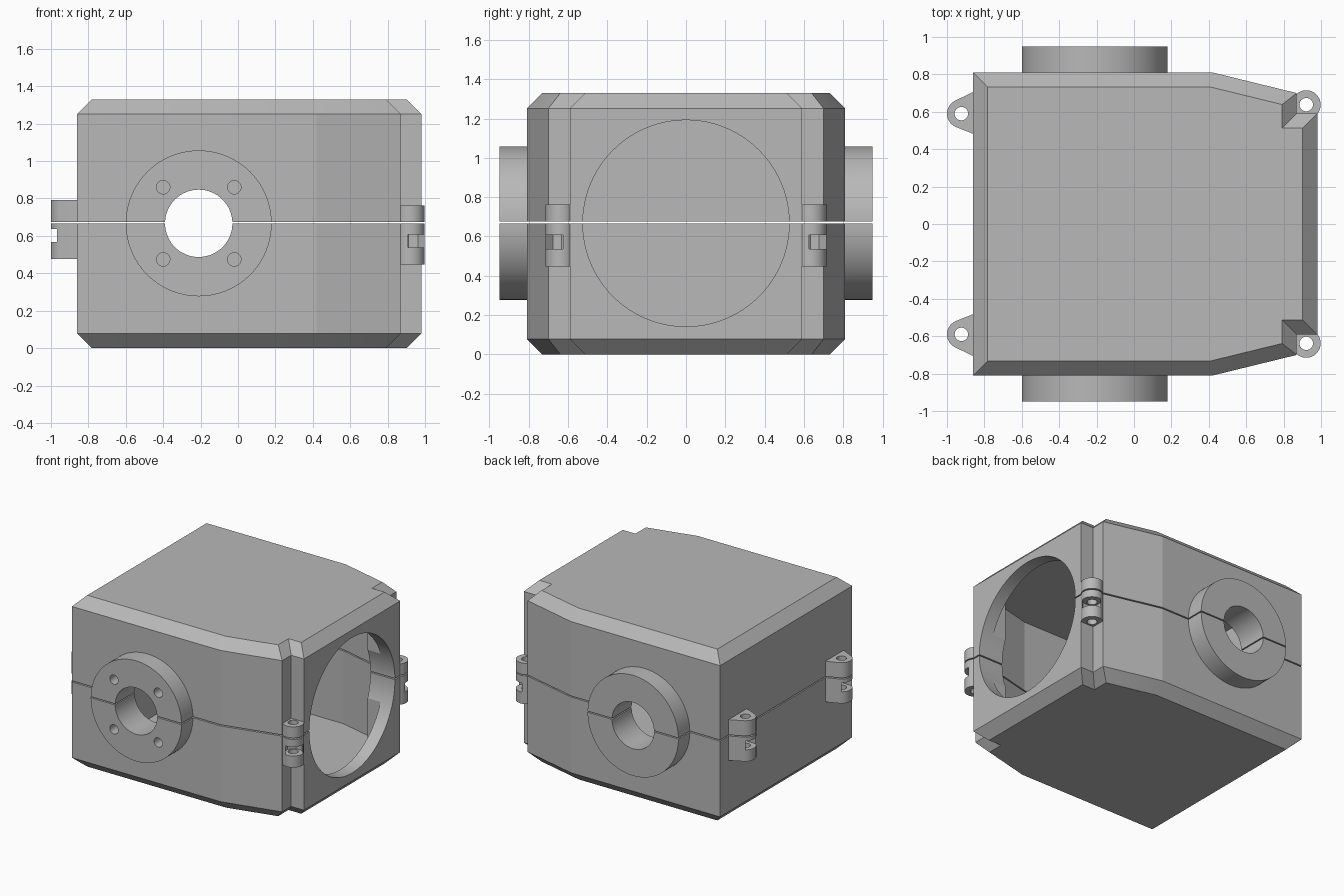
import bpy, bmesh, math
from mathutils import Matrix, Vector

if "Cube" in bpy.data.objects:
    bpy.data.objects.remove(bpy.data.objects["Cube"])

HEIGHT, CHAMFER, WALL = 1.33, 0.078, 0.1
AXIS_X, AXIS_Z = -0.21, 0.667
BIG = 2.4

grey = bpy.data.materials.new("housing grey")
grey.use_nodes = True
colour = (0.48, 0.48, 0.48, 1)
grey.diffuse_color = colour
grey.node_tree.nodes["Principled BSDF"].inputs["Base Color"].default_value = colour


def to_object(name, bm):
    bmesh.ops.recalc_face_normals(bm, faces=bm.faces)
    mesh = bpy.data.meshes.new(name)
    bm.to_mesh(mesh)
    bm.free()
    mesh.materials.append(grey)
    obj = bpy.data.objects.new(name, mesh)
    bpy.context.collection.objects.link(obj)
    return obj


def loft(name, rings):
    """Closed solid through equal-length rings given as (outline, z)."""
    bm = bmesh.new()
    loops = [[bm.verts.new((x, y, z)) for x, y in pts] for pts, z in rings]
    bm.faces.new(loops[0])
    bm.faces.new(loops[-1])
    for low, high in zip(loops, loops[1:]):
        for i in range(len(low)):
            j = (i + 1) % len(low)
            bm.faces.new((low[i], low[j], high[j], high[i]))
    return to_object(name, bm)


def inset(pts, d):
    """Offset a counter-clockwise outline inward by d."""
    result = []
    for i, p in enumerate(pts):
        p = Vector(p)
        a = (p - Vector(pts[i - 1])).normalized()
        b = (Vector(pts[(i + 1) % len(pts)]) - p).normalized()
        n1, n2 = Vector((-a.y, a.x)), Vector((-b.y, b.x))
        result.append(tuple(p + (n1 + n2) * d / (1 + n1.dot(n2))))
    return result


def cylinder(name, radius, start, end, segments=64):
    start, end = Vector(start), Vector(end)
    axis = end - start
    bm = bmesh.new()
    turn = axis.to_track_quat('Z', 'Y').to_matrix().to_4x4()
    bmesh.ops.create_cone(bm, cap_ends=True, segments=segments, radius1=radius,
                          radius2=radius, depth=axis.length,
                          matrix=Matrix.Translation((start + end) / 2) @ turn)
    return to_object(name, bm)


def box(name, centre, size, angle=0):
    bm = bmesh.new()
    bmesh.ops.create_cube(bm, size=1, matrix=Matrix.Translation(centre)
                          @ Matrix.Rotation(angle, 4, 'Z') @ Matrix.Diagonal((*size, 1)))
    return to_object(name, bm)


def combine(target, tool, operation='DIFFERENCE'):
    mod = target.modifiers.new("cut", 'BOOLEAN')
    mod.operation, mod.object, mod.solver = operation, tool, 'EXACT'
    bpy.ops.object.select_all(action='DESELECT')
    bpy.context.view_layer.objects.active = target
    target.select_set(True)
    bpy.ops.object.modifier_apply(modifier=mod.name)
    bpy.data.objects.remove(tool)


# Chamfered shell with tapered cheeks and notched corners
half = [(0.98, 0.59), (0.87, 0.59), (0.87, 0.70), (0.42, 0.81), (-0.86, 0.81)]
outline = half + [(x, -y) for x, y in reversed(half)]
small = inset(outline, CHAMFER)
body = loft("body", [(small, 0), (outline, CHAMFER),
                     (outline, HEIGHT - CHAMFER), (small, HEIGHT)])

# Round bosses on front and back
for side in (-1, 1):
    combine(body, cylinder("boss", 0.39, (AXIS_X, side * 0.76, AXIS_Z),
                           (AXIS_X, side * 0.95, AXIS_Z), 96), 'UNION')

# Hollow interior, shaft bore and large side opening
cavity = inset(outline, WALL)
combine(body, loft("cavity", [(cavity, WALL), (cavity, HEIGHT - WALL)]))
combine(body, cylinder("bore", 0.18, (AXIS_X, -1.2, AXIS_Z), (AXIS_X, 1.2, AXIS_Z)))
combine(body, cylinder("opening", 0.525, (0.7, 0, AXIS_Z), (1.2, 0, AXIS_Z), 96))

# Blind screw holes in the front boss
for sx in (-1, 1):
    for sz in (-1, 1):
        x, z = AXIS_X + sx * 0.19, AXIS_Z + sz * 0.193
        combine(body, cylinder("screw_hole", 0.036, (x, -1, z), (x, -0.78, z), 24))


def lug(x, y, low, high, roots, angle):
    """Clamp ear with a bolt hole and a nut pocket opening along angle."""
    radius = 0.077
    bm = bmesh.new()
    ring = [(x + radius * math.cos(t * math.tau / 40),
             y + radius * math.sin(t * math.tau / 40)) for t in range(40)]
    for px, py in ring + roots:
        bm.verts.new((px, py, 0))
    hull = bmesh.ops.convex_hull(bm, input=bm.verts[:])
    bm.free()
    # Sort the outer points of the ear around its centre
    points = [Vector(p) for p in ring + roots]
    cx = sum(p.x for p in points) / len(points)
    cy = sum(p.y for p in points) / len(points)
    outer = []
    for p in sorted(points, key=lambda q: (q.x, q.y)):
        while len(outer) > 1 and (outer[-1] - outer[-2]).cross(p - outer[-1]) <= 1e-9:
            outer.pop()
        outer.append(p)
    count = len(outer)
    for p in sorted(points, key=lambda q: (q.x, q.y), reverse=True)[1:]:
        while len(outer) > count and (outer[-1] - outer[-2]).cross(p - outer[-1]) <= 1e-9:
            outer.pop()
        outer.append(p)
    outer = [tuple(p) for p in outer[:-1]]
    ear = loft("lug", [(outer, low), (outer, high)])
    combine(ear, cylinder("bolt_hole", 0.036, (x, y, low - 0.1), (x, y, high + 0.1), 24))
    middle = low + 0.125
    shift = Vector((math.cos(angle), math.sin(angle))) * 0.04
    combine(ear, box("nut_pocket", (x + shift.x, y + shift.y, middle),
                     (0.16, 0.126, 0.07), angle))
    combine(body, ear, 'UNION')


# Clamp ears at the four corners
for s in (-1, 1):
    lug(-0.923, s * 0.59, 0.477, 0.793, [(-0.83, s * 0.72), (-0.83, s * 0.47)], math.pi)
    lug(0.921, s * 0.638, 0.447, 0.763,
        [(0.85, s * 0.68), (0.85, s * 0.57), (0.96, s * 0.57)], s * math.pi / 4)

# Split into two shells with a thin seam
upper = body.copy()
upper.data = body.data.copy()
bpy.context.collection.objects.link(upper)
body.name, upper.name = "lower_housing", "upper_housing"
combine(body, box("upper_cutter", (0, 0, 0.666 + BIG / 2), (BIG, BIG, BIG)))
combine(upper, box("lower_cutter", (0, 0, 0.675 - BIG / 2), (BIG, BIG, BIG)))

for shell in (body, upper):
    bpy.ops.object.select_all(action='DESELECT')
    bpy.context.view_layer.objects.active = shell
    shell.select_set(True)
    bpy.ops.object.shade_smooth_by_angle(angle=math.radians(12))
